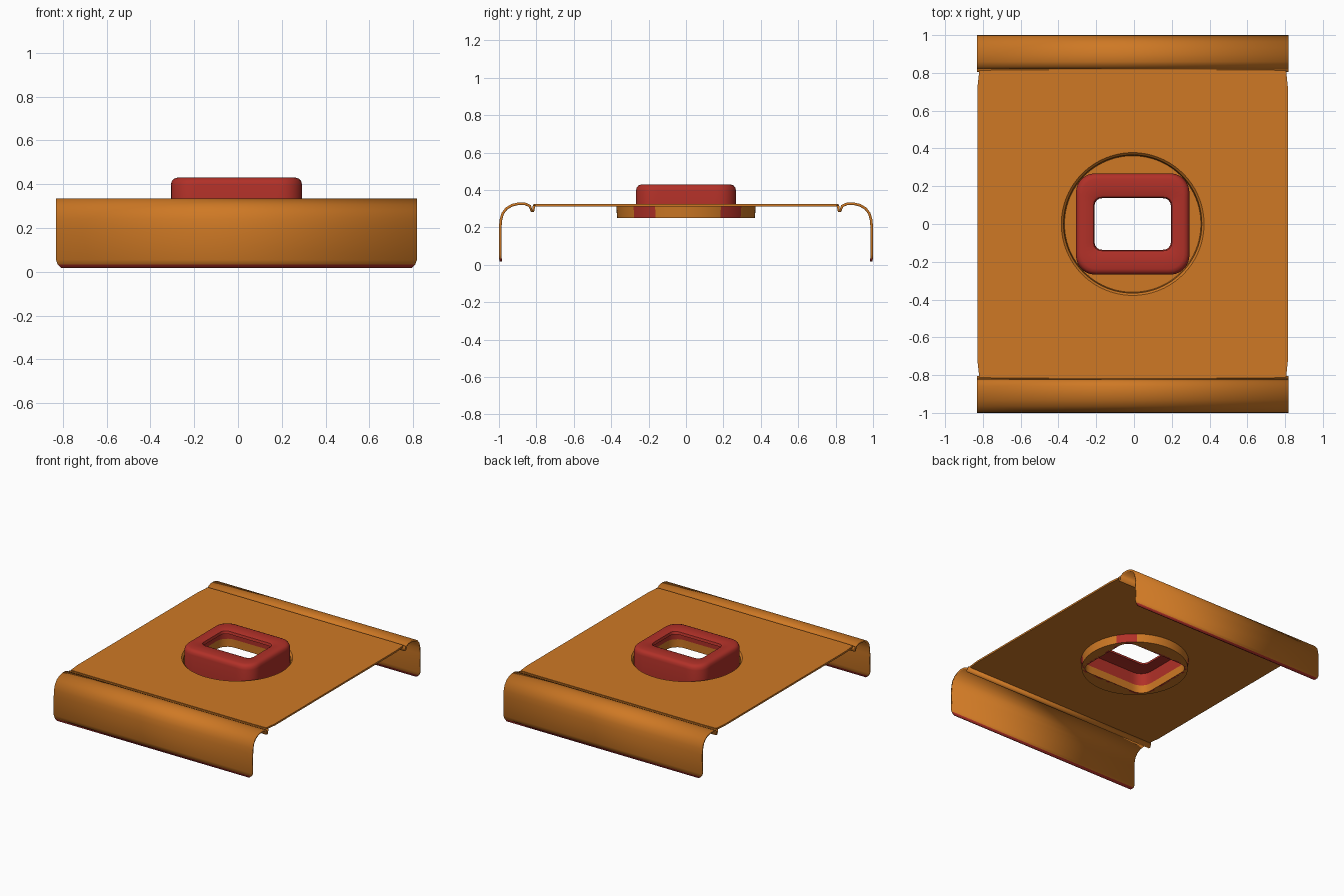
import bpy, bmesh, math

cube = bpy.data.objects.get("Cube")
if cube:
    bpy.data.objects.remove(cube, do_unlink=True)


def material(name, rgb):
    m = bpy.data.materials.new(name)
    m.use_nodes = True
    m.diffuse_color = (*rgb, 1)
    m.node_tree.nodes["Principled BSDF"].inputs["Base Color"].default_value = (*rgb, 1)
    return m


ORANGE = material("orange", (0.62, 0.19, 0.018))
RED = material("red", (0.44, 0.03, 0.021))
SIDES = 96
CX = -0.007


def finish(name, bm):
    bmesh.ops.recalc_face_normals(bm, faces=bm.faces)
    mesh = bpy.data.meshes.new(name)
    bm.to_mesh(mesh)
    bm.free()
    obj = bpy.data.objects.new(name, mesh)
    bpy.context.collection.objects.link(obj)
    mesh.materials.append(ORANGE)
    mesh.materials.append(RED)
    bpy.ops.object.select_all(action='DESELECT')
    obj.select_set(True)
    bpy.context.view_layer.objects.active = obj
    bpy.ops.object.shade_smooth_by_angle(angle=math.radians(35))
    return obj


def rounded_radius(a, b, r, t):
    """Distance from the centre to a rounded rectangle in direction t."""
    lo, hi = 0.0, a + b
    for _ in range(30):
        mid = (lo + hi) / 2
        qx = abs(mid * math.cos(t)) - a + r
        qy = abs(mid * math.sin(t)) - b + r
        d = math.hypot(max(qx, 0), max(qy, 0)) + min(max(qx, qy), 0) - r
        lo, hi = (mid, hi) if d < 0 else (lo, mid)
    return lo


def closed_section(name, sections, paint):
    """Bridge rounded rectangles (half x, half y, corner, z) into a closed band."""
    bm = bmesh.new()
    angles = [2 * math.pi * i / SIDES for i in range(SIDES)]
    loops = []
    for a, b, r, z in sections:
        loop = []
        for t in angles:
            d = rounded_radius(a, b, r, t)
            loop.append(bm.verts.new((CX + d * math.cos(t), d * math.sin(t), z)))
        loops.append(loop)
    for k, loop in enumerate(loops):
        after = loops[(k + 1) % len(loops)]
        for i in range(SIDES):
            j = (i + 1) % SIDES
            f = bm.faces.new((loop[i], loop[j], after[j], after[i]))
            f.material_index = paint(k, angles[i])
    return finish(name, bm)


def circle(r, z):
    return (r, r, r, z)


# Flat plate with a round recessed dish
def dish_paint(k, t):
    corner = math.atan2(abs(math.sin(t)), abs(math.cos(t)))
    return int(k == 6 and abs(math.degrees(corner) - 40) < 11)


closed_section("plate_with_dish", [
    (0.822, 0.815, 0.02, 0.325), circle(0.378, 0.325), circle(0.366, 0.312),
    circle(0.361, 0.262), (0.285, 0.255, 0.09, 0.262), (0.285, 0.255, 0.09, 0.25),
    circle(0.368, 0.25), circle(0.373, 0.312), (0.822, 0.815, 0.02, 0.312),
], dish_paint)

# Hollow raised collar with a rectangular opening
closed_section("raised_collar", [
    (0.3, 0.268, 0.1, 0.25), (0.3, 0.268, 0.1, 0.395), (0.296, 0.264, 0.1, 0.413),
    (0.286, 0.254, 0.09, 0.425), (0.27, 0.238, 0.08, 0.43),
    (0.22, 0.155, 0.05, 0.43), (0.207, 0.142, 0.04, 0.424), (0.202, 0.137, 0.04, 0.405),
    (0.215, 0.15, 0.05, 0.405), (0.28, 0.248, 0.085, 0.4),
    (0.284, 0.252, 0.085, 0.31), (0.284, 0.252, 0.085, 0.25),
], lambda k, t: int(k != 10))

# Bent end flanges: groove, rounded shoulder, hanging lip with a red lower edge
PROFILE = [(0.812, 0.318), (0.817, 0.288), (0.825, 0.288), (0.835, 0.315), (0.86, 0.326),
           (0.895, 0.327), (0.93, 0.319), (0.96, 0.301), (0.98, 0.275), (0.99, 0.24),
           (0.993, 0.2), (0.993, 0.055), (0.992, 0.033), (0.99, 0.018)]
END_INSET = {len(PROFILE) - 2: 0.008, len(PROFILE) - 1: 0.025}


def flange(name, side):
    bm = bmesh.new()
    rows = []
    for i, (y, z) in enumerate(PROFILE):
        half = 0.824 - END_INSET.get(i, 0)
        rows.append([bm.verts.new((CX + s * half, side * y, z)) for s in (-1, 1)])
    for i, (p, q) in enumerate(zip(rows, rows[1:])):
        f = bm.faces.new((p[0], p[1], q[1], q[0]))
        f.material_index = int(i == len(rows) - 2)
    obj = finish(name, bm)
    mod = obj.modifiers.new("sheet_thickness", 'SOLIDIFY')
    mod.thickness = 0.014
    mod.offset = 0


flange("front_flange", -1)
flange("back_flange", 1)
